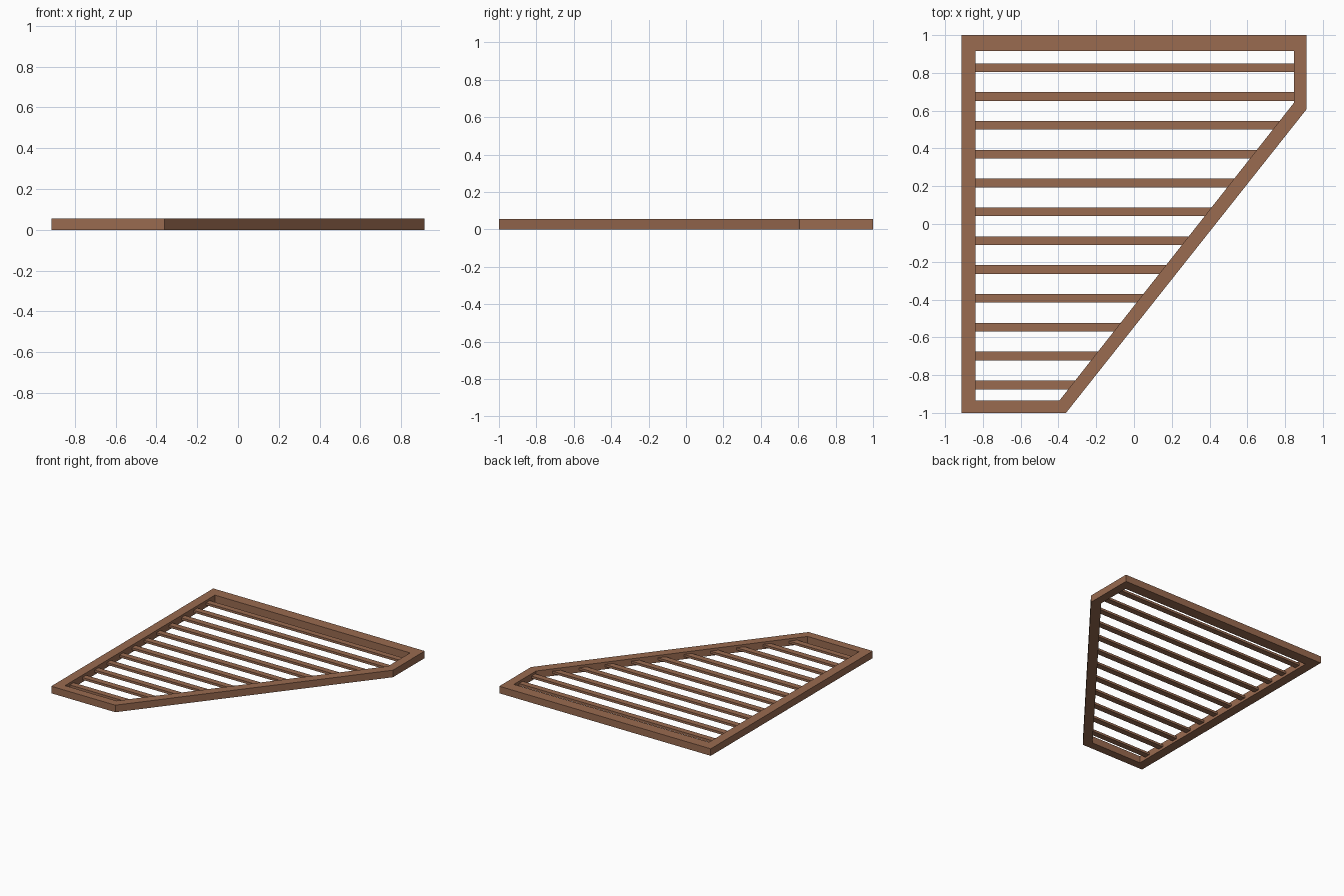
import bpy, bmesh

if "Cube" in bpy.data.objects:
    bpy.data.objects.remove(bpy.data.objects["Cube"])

wood = bpy.data.materials.new("brown_wood")
wood.diffuse_color = (0.32, 0.145, 0.08, 1)
wood.use_nodes = True
wood.node_tree.nodes["Principled BSDF"].inputs["Base Color"].default_value = wood.diffuse_color

HEIGHT = 0.055
OUTER = [(-0.914, -1), (-0.36, -1), (0.914, 0.608), (0.914, 1), (-0.914, 1)]
INNER = [(-0.84, -0.935), (-0.395, -0.935), (0.847, 0.642), (0.847, 0.915), (-0.84, 0.915)]


def make_object(name, bm):
    bmesh.ops.recalc_face_normals(bm, faces=bm.faces[:])
    mesh = bpy.data.meshes.new(name)
    bm.to_mesh(mesh)
    bm.free()
    mesh.materials.append(wood)
    obj = bpy.data.objects.new(name, mesh)
    bpy.context.collection.objects.link(obj)
    return obj


def prism(name, outline, z0, z1):
    bm = bmesh.new()
    low = [bm.verts.new((x, y, z0)) for x, y in outline]
    high = [bm.verts.new((x, y, z1)) for x, y in outline]
    n = len(outline)
    bm.faces.new(low[::-1])
    bm.faces.new(high)
    for i in range(n):
        j = (i + 1) % n
        bm.faces.new((low[i], low[j], high[j], high[i]))
    return make_object(name, bm)


# Five-sided frame: ring between the outer and inner outlines
bm = bmesh.new()
rings = [[bm.verts.new((x, y, z)) for x, y in outline]
         for outline, z in ((OUTER, 0), (OUTER, HEIGHT), (INNER, HEIGHT), (INNER, 0))]
for k in range(4):
    a, b = rings[k], rings[(k + 1) % 4]
    for i in range(5):
        j = (i + 1) % 5
        bm.faces.new((a[i], a[j], b[j], b[i]))
make_object("frame", bm)


# Right end of a slat: follows the slanted rail, stopping at the short right rail
def right_end(y):
    (x0, y0), (x1, y1) = INNER[1], INNER[2]
    return min(x0 + (y - y0) * (x1 - x0) / (y1 - y0), x1) + 0.01


# Twelve parallel slats, set in between the frame's faces
HALF = 0.023
for i in range(12):
    y = -0.852 + i * 0.1527
    lo, hi = y - HALF, y + HALF
    prism(f"slat_{i + 1}",
          [(-0.85, lo), (right_end(lo), lo), (right_end(hi), hi), (-0.85, hi)],
          0.019, 0.037)
